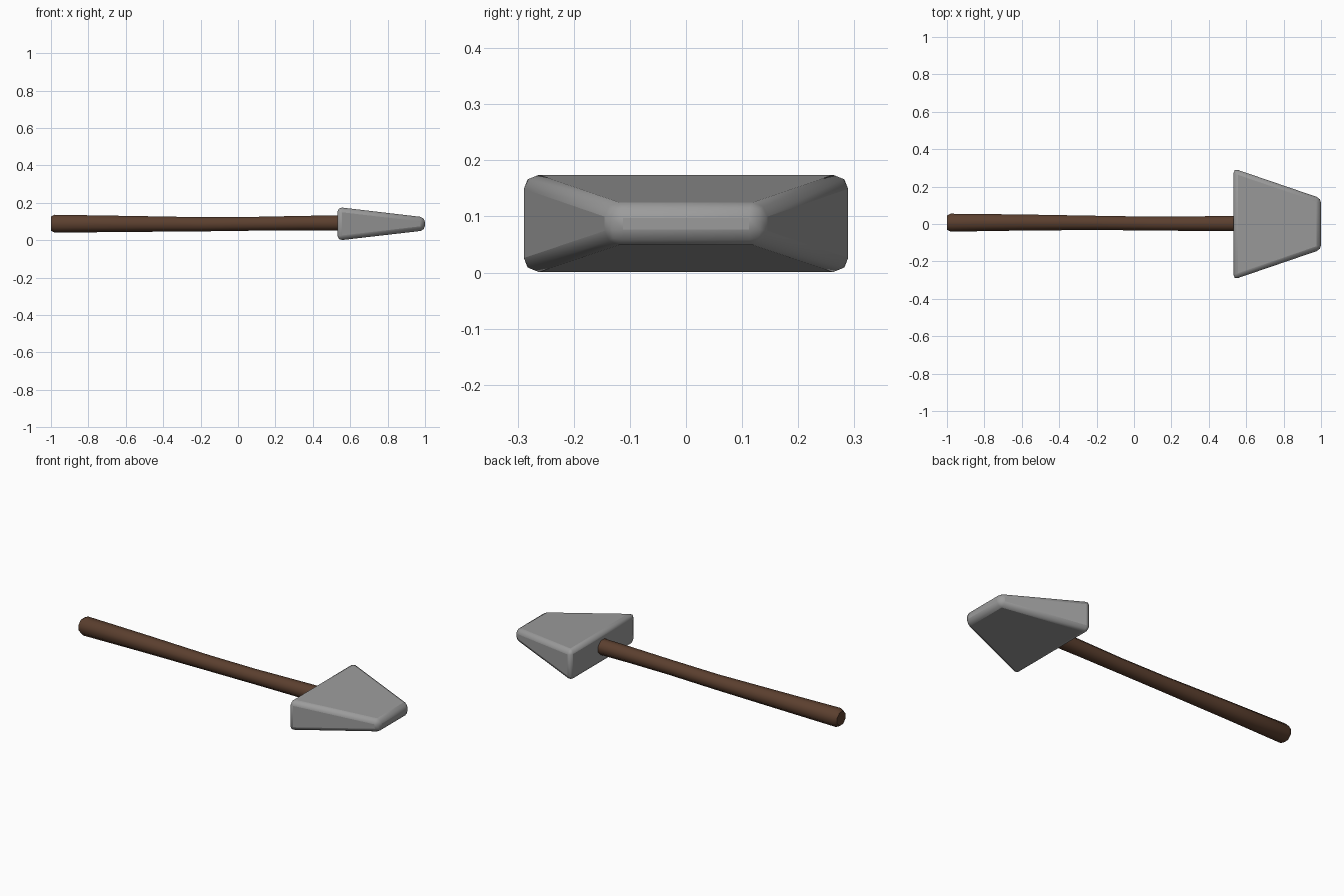
import bpy, bmesh, math

cube = bpy.data.objects.get("Cube")
if cube:
    bpy.data.objects.remove(cube, do_unlink=True)


def material(name, rgb):
    m = bpy.data.materials.new(name)
    m.use_nodes = True
    m.diffuse_color = (*rgb, 1)
    m.node_tree.nodes["Principled BSDF"].inputs["Base Color"].default_value = (*rgb, 1)
    return m


def finish(name, bm, mat, angle):
    bmesh.ops.recalc_face_normals(bm, faces=bm.faces)
    mesh = bpy.data.meshes.new(name)
    bm.to_mesh(mesh)
    bm.free()
    mesh.materials.append(mat)
    ob = bpy.data.objects.new(name, mesh)
    bpy.context.collection.objects.link(ob)
    bpy.ops.object.select_all(action='DESELECT')
    ob.select_set(True)
    bpy.context.view_layer.objects.active = ob
    bpy.ops.object.shade_smooth_by_angle(angle=math.radians(angle))
    return ob


def loft(rings):
    """Skin a list of point rings and cap both ends."""
    bm = bmesh.new()
    loops = [[bm.verts.new(p) for p in ring] for ring in rings]
    for a, b in zip(loops, loops[1:]):
        for i in range(len(a)):
            j = (i + 1) % len(a)
            bm.faces.new((a[i], a[j], b[j], b[i]))
    bm.faces.new(loops[0])
    bm.faces.new(loops[-1])
    return bm


wood = material("dark brown wood", (0.105, 0.05, 0.028))
stone = material("grey stone", (0.33, 0.33, 0.33))

# Handle: slightly bowed, thinner in the middle, chamfered ends
SIDES = 8
sections = [  # x, centre y, centre z, radius
    (-1.0, 0.007, 0.088, 0.038), (-0.98, 0.007, 0.088, 0.048),
    (-0.6, 0.008, 0.087, 0.043), (-0.2, 0.006, 0.085, 0.038),
    (0.1, 0.002, 0.088, 0.037), (0.35, 0.002, 0.091, 0.039),
    (0.62, 0.003, 0.092, 0.042)]
turns = [2 * math.pi * (i + 0.5) / SIDES for i in range(SIDES)]
grow = 1 / math.cos(math.pi / SIDES)
handle = loft([[(x, y + r * grow * math.cos(t), z + r * grow * math.sin(t)) for t in turns]
               for x, y, z, r in sections])
finish("handle", handle, wood, 50)


# Head: wedge block, broad at the handle and narrow at the edge
def block(x, half, low, high):
    return [(x, -half, low), (x, half, low), (x, half, high), (x, -half, high)]


head = loft([block(0.532, 0.297, -0.002, 0.177), block(1.0, 0.137, 0.052, 0.122)])
head_ob = finish("head", head, stone, 60)
bevel = head_ob.modifiers.new("worn edges", 'BEVEL')
bevel.width = 0.025
bevel.segments = 2
bevel.limit_method = 'NONE'
# Keep the shading modifier, if any, after the bevel
head_ob.modifiers.move(len(head_ob.modifiers) - 1, 0)
